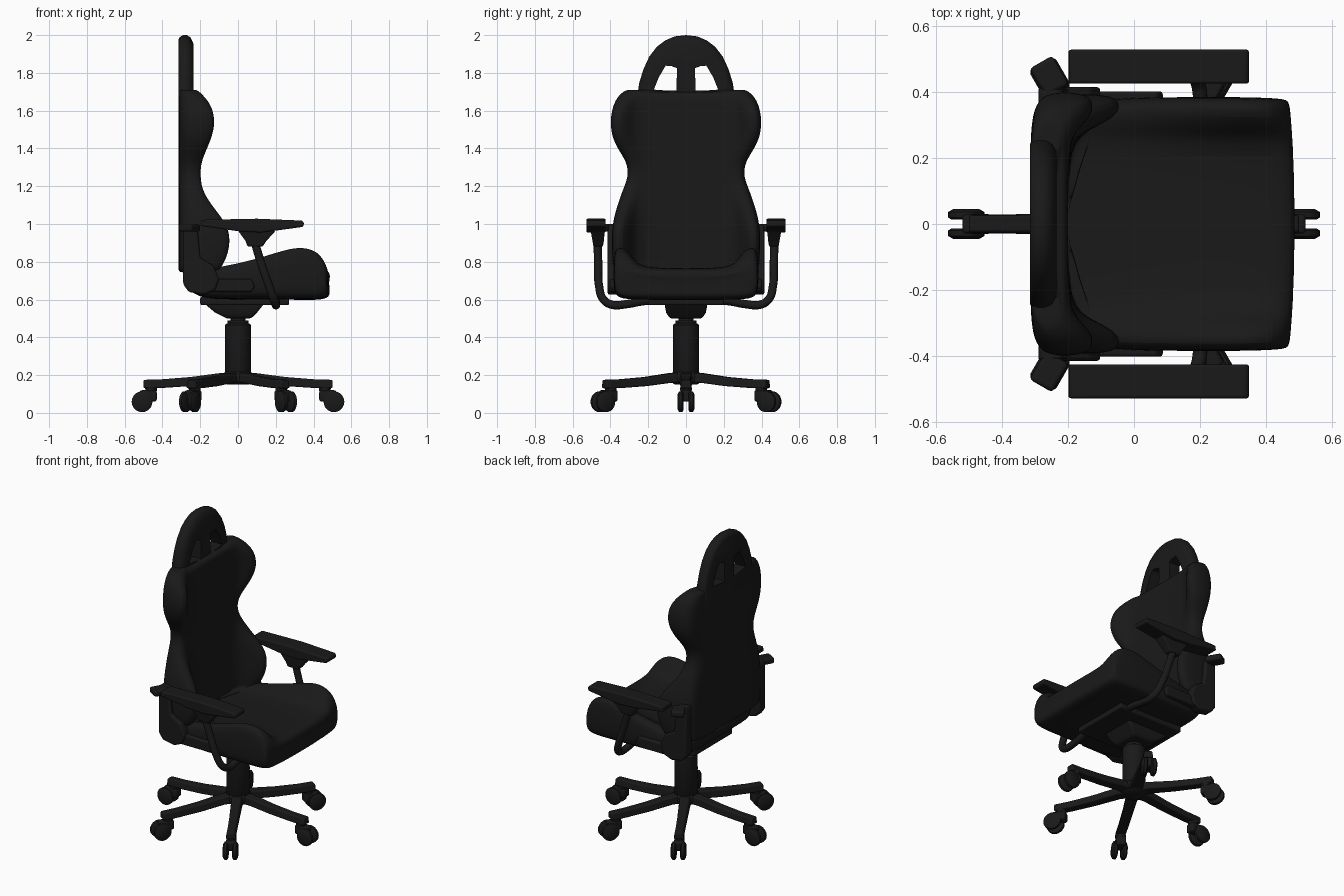
import bpy, bmesh, math
from mathutils import Matrix, Vector

if "Cube" in bpy.data.objects:
    bpy.data.objects.remove(bpy.data.objects["Cube"])

black = bpy.data.materials.new("black_upholstery")
black.diffuse_color = (0.01, 0.01, 0.01, 1)
black.use_nodes = True
black.node_tree.nodes["Principled BSDF"].inputs["Base Color"].default_value = black.diffuse_color


def finish(name, bm, bevel=0, subsurf=0, mat=None):
    bmesh.ops.recalc_face_normals(bm, faces=bm.faces)
    if mat is not None:
        bmesh.ops.transform(bm, matrix=mat, verts=bm.verts)
    me = bpy.data.meshes.new(name)
    bm.to_mesh(me)
    bm.free()
    ob = bpy.data.objects.new(name, me)
    bpy.context.collection.objects.link(ob)
    me.materials.append(black)
    if bevel:
        m = ob.modifiers.new("bevel", 'BEVEL')
        m.width, m.segments, m.limit_method = bevel, 3, 'ANGLE'
    if subsurf:
        m = ob.modifiers.new("subsurf", 'SUBSURF')
        m.levels = m.render_levels = subsurf
    return ob


def loft(name, rings, **kw):
    bm = bmesh.new()
    vs = [[bm.verts.new(p) for p in r] for r in rings]
    n = len(rings[0])
    for a, b in zip(vs, vs[1:]):
        for i in range(n):
            bm.faces.new((a[i], a[(i + 1) % n], b[(i + 1) % n], b[i]))
    bm.faces.new(vs[0])
    bm.faces.new(vs[-1])
    return finish(name, bm, **kw)


def both_sides(half):
    # half profile (y, other) that starts and ends at y = 0
    return half + [(-y, v) for y, v in half[-2:0:-1]]


def box(name, x, y, z, bevel=0.01, mat=None):
    ring = [(x[0], y[0]), (x[1], y[0]), (x[1], y[1]), (x[0], y[1])]
    return loft(name, [[(a, b, c) for a, b in ring] for c in z], bevel=bevel, mat=mat)


def lathe(name, prof, mat=None, n=32):
    rings = [[(r * math.cos(2 * math.pi * i / n), r * math.sin(2 * math.pi * i / n), z)
              for i in range(n)] for r, z in prof]
    return loft(name, rings, mat=mat)


def side_prism(name, pts, y0, y1, bevel=0.01):
    # x-z outline extruded along y
    return loft(name, [[(x, y, z) for x, z in pts] for y in (y0, y1)], bevel=bevel)


# Backrest with forward side wings: z, half width, wing front x
rings = []
for z, w, f in [(.74, .375, -.11), (.76, .385, -.09), (.83, .392, -.05), (.92, .395, -.035),
                (1.0, .39, -.055), (1.08, .37, -.12), (1.17, .34, -.185), (1.25, .305, -.2),
                (1.33, .312, -.195), (1.42, .38, -.15), (1.52, .405, -.115), (1.62, .392, -.13),
                (1.68, .36, -.18), (1.71, .32, -.215), (1.712, .29, -.23)]:
    c = min(-.2, f)
    half = [(0, -.315), (.65 * w, -.315), (.88 * w, -.305), (w, -.27), (w, f - .05),
            (.96 * w, f - .005), (.85 * w, f), (.74 * w, (f + c) / 2), (.64 * w, c), (0, c)]
    rings.append([(x, y, z - .015 * (z > 1.7 and y * y < .05)) for y, x in both_sides(half)])
loft("backrest", rings, subsurf=2)

# Arched headrest with two openings
arch = both_sides([(0, 2.0), (.06, 1.993), (.11, 1.972), (.155, 1.938), (.195, 1.885), (.225, 1.82),
                   (.247, 1.75), (.258, 1.68), (.258, 1.6), (0, 1.6)])
head = loft("headrest_arch", [[(x, y * s, 1.6 + (z - 1.6) * s) for y, z in arch]
                              for x, s in [(-.315, .94), (-.308, .975), (-.29, 1), (-.27, 1),
                                           (-.25, .965), (-.235, .88)]])
for s in (1, -1):
    hole = [(.052, 1.695), (.17, 1.712), (.145, 1.775), (.108, 1.838), (.08, 1.837), (.047, 1.825)]
    cut = loft("opening_cutter", [[(x, s * y, z) for y, z in hole] for x in (-.5, 0)])
    cut.hide_render = True
    m = head.modifiers.new("opening", 'BOOLEAN')
    m.operation, m.object, m.solver = 'DIFFERENCE', cut, 'EXACT'
    bpy.context.view_layer.objects.active = head
    bpy.ops.object.modifier_apply(modifier=m.name)
    bpy.data.objects.remove(cut)

# Seat cushion: x, half width, bottom, bolster top, centre top
rings = []
for x, w, b, t, c in [(-.27, .34, .66, .73, .72), (-.2, .365, .605, .76, .73), (-.05, .382, .6, .785, .74),
                      (.1, .385, .6, .82, .75), (.25, .385, .6, .87, .762), (.34, .385, .598, .885, .766),
                      (.42, .382, .598, .86, .766), (.463, .378, .61, .79, .755), (.475, .36, .635, .72, .72)]:
    front = .018 if x > .4 else 0
    half = [(0, b), (.31, b), (w - .02, b + .015), (w, b + .05), (w, t - .04), (w - .02, t - .003),
            (w - .06, t - .005), (.28, (t + c) / 2), (.24, c), (0, c)]
    rings.append([(x + front * (1 - (y / .4) ** 2), y, z) for y, z in both_sides(half)])
loft("seat_cushion", rings, subsurf=2)

# Seat mechanism and gas column
box("seat_plate", (-.2, .27), (-.2, .2), (.57, .615))
loft("tilt_mechanism", [[(a, -w, z), (b, -w, z), (b, w, z), (a, w, z)] for a, b, w, z in
     [(-.06, .07, .085, .5), (-.12, .1, .105, .53), (-.18, .14, .115, .58)]], bevel=.012)
lathe("gas_column", [(.05, .17), (.07, .2), (.07, .465), (.055, .475), (.055, .49),
                     (.04, .49), (.04, .53)])

for s, side in ((1, "left"), (-1, "right")):
    def yy(a, b):
        return tuple(sorted((s * a, s * b)))

    # Recline hinge covers on the back corners
    side_prism(side + "_hinge_cover", [(-.29, .68), (-.26, .64), (-.18, .625), (-.12, .65), (-.1, .71),
               (-.13, .78), (-.2, .82), (-.215, .98), (-.23, 1.0), (-.28, 1.0), (-.29, .98)],
               s * .35, s * .415, .012)
    side_prism(side + "_seat_rail", [(-.24, .64), (.07, .64), (.09, .67), (.07, .71), (-.24, .71)],
               s * .36, s * .402)
    box(side + "_back_knob", (-.04, .04), (-.05, .05), (.96, 1.0), .012,
        Matrix.Translation((-.257, s * .447, 0)) @ Matrix.Rotation(s * math.radians(30), 4, 'Z'))

    # Armrest pad, support and curved strut
    side_prism(side + "_arm_pad", [(-.2, .99), (-.195, 1.022), (.1, 1.028), (.34, 1.018), (.35, 1.005),
               (.345, .985), (.2, .965), (.12, .955), (0, .962)], s * .425, s * .528, .01)
    loft(side + "_arm_support", [[(a, s * p, z), (b, s * p, z), (b, s * q, z), (a, s * q, z)]
         for a, b, p, q, z in [(.05, .13, .44, .49, .88), (.04, .15, .435, .495, .91),
                               (0, .2, .43, .505, .965)]], bevel=.008)
    cu = bpy.data.curves.new(side + "_arm_strut", 'CURVE')
    cu.dimensions, cu.bevel_depth, cu.bevel_resolution, cu.resolution_u = '3D', .022, 4, 8
    path = [(.09, .468, .9), (.12, .465, .8), (.165, .46, .67), (.19, .437, .6), (.2, .39, .572),
            (.2, .32, .575), (.2, .22, .592), (.2, .15, .595)]
    sp = cu.splines.new('BEZIER')
    sp.bezier_points.add(len(path) - 1)
    for p, (x, y, z) in zip(sp.bezier_points, path):
        p.co = (x, s * y, z)
        p.handle_left_type = p.handle_right_type = 'AUTO'
    cu.use_fill_caps = True
    cu.materials.append(black)
    bpy.context.collection.objects.link(bpy.data.objects.new(side + "_arm_strut", cu))

# Six-legged star base with twin-wheel casters
lathe("base_hub", [(.06, .15), (.08, .165), (.08, .2), (.065, .225)])
for k in range(6):
    R = Matrix.Rotation(k * math.pi / 3, 4, 'Z')
    loft(f"base_leg_{k}", [[(x, -w, a), (x, w, a), (x, w * .8, b), (x, -w * .8, b)] for x, w, a, b in
         [(.0, .04, .155, .215), (.1, .036, .16, .21), (.25, .032, .142, .19), (.4, .03, .132, .178),
          (.5, .03, .13, .175)]], bevel=.008, mat=R)
    lathe(f"caster_stem_{k}", [(.03, .115), (.032, .135)], R @ Matrix.Translation((.46, 0, 0)), 16)
    box(f"caster_housing_{k}", (.43, .52), (-.03, .03), (.06, .12), .012, R)
    for s in (1, -1):
        lathe(f"caster_wheel_{k}_{'a' if s > 0 else 'b'}",
              [(.045, -.016), (.055, -.009), (.055, .007), (.04, .016)],
              R @ Matrix.Translation((.508, s * .029, .059)) @ Matrix.Rotation(-s * math.pi / 2, 4, 'X'), 24)

# Smooth shading with sharp edges kept
bpy.ops.object.select_all(action='DESELECT')
for ob in bpy.data.objects:
    if ob.type == 'MESH':
        ob.select_set(True)
        bpy.context.view_layer.objects.active = ob
bpy.ops.object.shade_smooth_by_angle(angle=math.radians(40))
